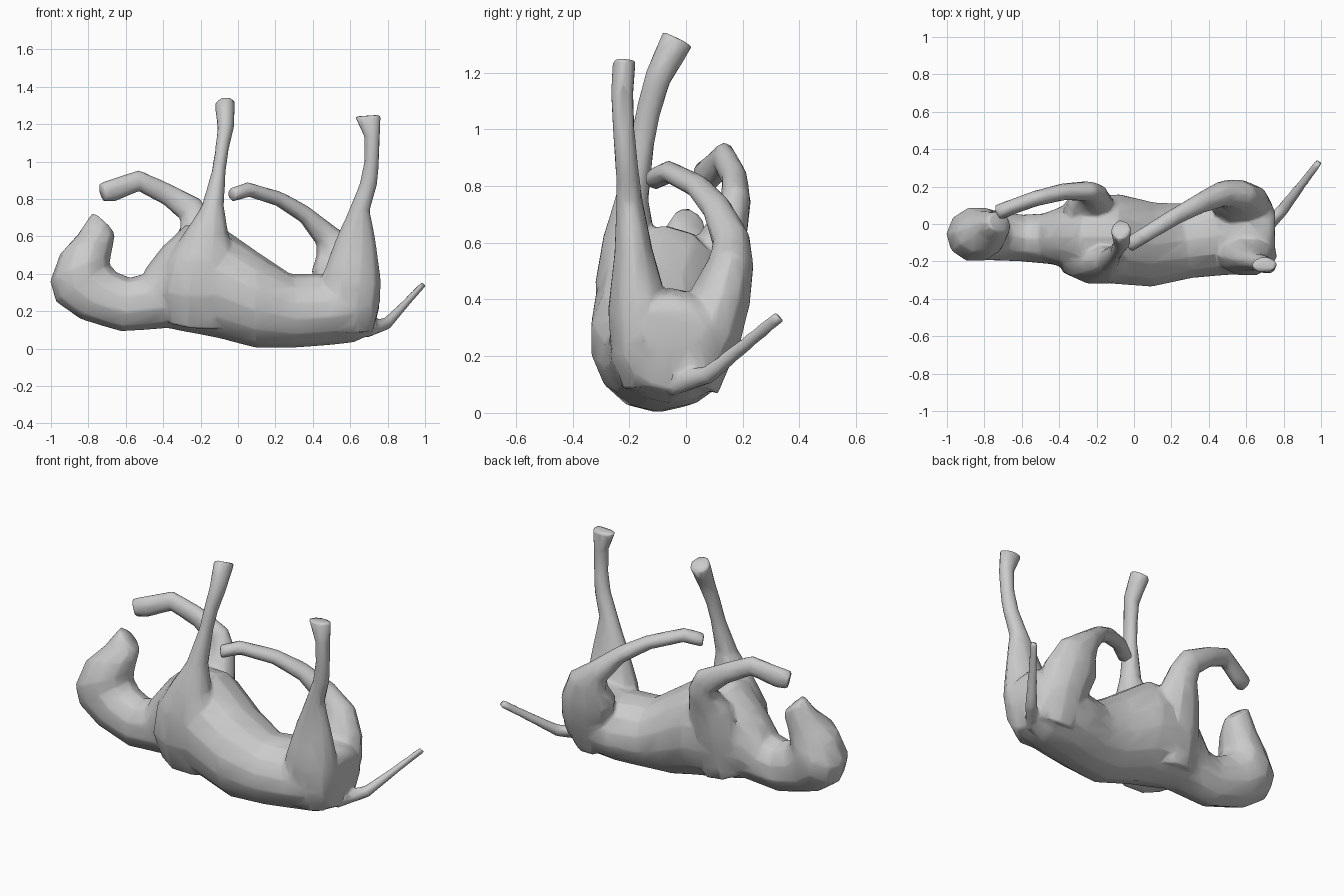
import bpy, bmesh
from math import cos, sin, pi
from mathutils import Vector

parts = []


def loft(name, sections, sides=10):
    """Skin elliptical rings; each section is (xa, za, xb, zb, y, half_width):
    two opposite silhouette points in the xz plane, their depth and half width."""
    bm = bmesh.new()
    mids = [Vector(((s[0] + s[2]) / 2, s[4], (s[1] + s[3]) / 2)) for s in sections]
    rings = []
    for i, (xa, za, xb, zb, y, w) in enumerate(sections):
        u = Vector((xa - xb, 0, za - zb)) / 2
        tangent = mids[min(i + 1, len(mids) - 1)] - mids[max(i - 1, 0)]
        v = u.cross(tangent).normalized() * w
        rings.append([bm.verts.new(mids[i] + u * cos(2 * pi * k / sides)
                                   + v * sin(2 * pi * k / sides))
                      for k in range(sides)])
    for r0, r1 in zip(rings, rings[1:]):
        for k in range(sides):
            n = (k + 1) % sides
            bm.faces.new((r0[k], r0[n], r1[n], r1[k]))
    bm.faces.new(rings[0])
    bm.faces.new(rings[-1])
    bmesh.ops.recalc_face_normals(bm, faces=bm.faces)
    mesh = bpy.data.meshes.new(name)
    bm.to_mesh(mesh)
    bm.free()
    obj = bpy.data.objects.new(name, mesh)
    bpy.context.collection.objects.link(obj)
    parts.append(obj)


# Torso lying on its back: (x, belly z, spine z, y, half width)
torso = [(-.50, .42, .105, -.075, .125), (-.40, .55, .115, -.07, .16),
         (-.28, .66, .09, -.07, .22), (-.10, .66, .055, -.08, .245),
         (.10, .52, .003, -.11, .23), (.28, .40, .003, -.09, .205),
         (.45, .40, .015, -.06, .22), (.62, .44, .033, -.05, .22),
         (.72, .42, .08, -.05, .18), (.755, .38, .22, -.05, .12)]
loft("torso", [(x, t, x, b, y, w) for x, t, b, y, w in torso], 14)

# Neck and head, curling up to the narrow muzzle
loft("head", [(-.35, .44, -.35, .11, -.08, .15), (-.58, .38, -.62, .09, -.075, .13),
              (-.65, .41, -.84, .155, -.065, .135), (-.685, .45, -.975, .25, -.055, .145),
              (-.68, .49, -1.005, .36, -.055, .15), (-.665, .56, -.955, .50, -.04, .12),
              (-.66, .60, -.86, .605, -.01, .085), (-.665, .62, -.78, .725, .01, .058)])

# Front leg pointing straight up
loft("front_leg_near", [(-.40, .16, .0, .14, -.12, .14), (-.42, .32, .02, .30, -.18, .14),
                        (-.38, .48, .0, .46, -.20, .125), (-.28, .63, -.05, .61, -.20, .095),
                        (-.195, .76, -.075, .76, -.19, .06), (-.14, .95, -.065, .95, -.155, .045),
                        (-.125, 1.05, -.05, 1.06, -.135, .045), (-.11, 1.17, -.02, 1.19, -.10, .048),
                        (-.125, 1.31, -.015, 1.325, -.03, .06)])

# Front leg folded toward the head
loft("front_leg_far", [(-.10, .15, -.40, .18, -.02, .13), (-.08, .38, -.40, .40, .05, .115),
                       (-.10, .55, -.36, .56, .10, .095), (-.14, .70, -.31, .64, .155, .07),
                       (-.20, .80, -.31, .69, .175, .055), (-.36, .88, -.40, .77, .172, .046),
                       (-.53, .955, -.53, .84, .135, .043), (-.65, .915, -.66, .785, .09, .042),
                       (-.74, .885, -.715, .785, .06, .044)])

# Hind leg pointing straight up
loft("hind_leg_near", [(.44, .12, .72, .10, -.11, .12), (.43, .30, .76, .25, -.15, .125),
                       (.45, .39, .765, .36, -.17, .11), (.52, .58, .74, .56, -.185, .07),
                       (.605, .77, .705, .74, -.20, .047), (.65, .88, .745, .88, -.21, .041),
                       (.675, 1.0, .755, 1.0, -.22, .04), (.675, 1.13, .76, 1.13, -.225, .041),
                       (.625, 1.24, .765, 1.25, -.218, .042)])

# Hind leg folded toward the belly
loft("hind_leg_far", [(.72, .12, .44, .12, .0, .13), (.745, .30, .42, .32, .09, .12),
                      (.725, .42, .39, .41, .125, .11), (.65, .56, .42, .50, .16, .082),
                      (.515, .655, .42, .555, .16, .068), (.37, .765, .335, .675, .11, .055),
                      (.24, .835, .20, .765, .04, .046), (.05, .89, .06, .81, -.06, .042),
                      (-.04, .86, -.03, .785, -.115, .042)])

# Tail
loft("tail", [(.66, .14, .70, .06, -.05, .035), (.785, .165, .81, .105, .08, .033),
              (.97, .345, 1.005, .335, .33, .025)])

# Fuse the parts into one skin, soften the joints, then reduce to low-poly
bpy.ops.object.select_all(action='DESELECT')
for p in parts:
    p.select_set(True)
animal = parts[0]
bpy.context.view_layer.objects.active = animal
bpy.ops.object.join()
animal.name = "animal_body"
fuse = animal.modifiers.new("fuse", 'REMESH')
fuse.mode = 'VOXEL'
fuse.voxel_size = 0.01
soften = animal.modifiers.new("soften", 'SMOOTH')
soften.factor, soften.iterations = 0.5, 6
reduce = animal.modifiers.new("reduce", 'DECIMATE')
reduce.ratio = 0.04
for m in ("fuse", "soften", "reduce"):
    bpy.ops.object.modifier_apply(modifier=m)
bpy.ops.object.shade_smooth()
